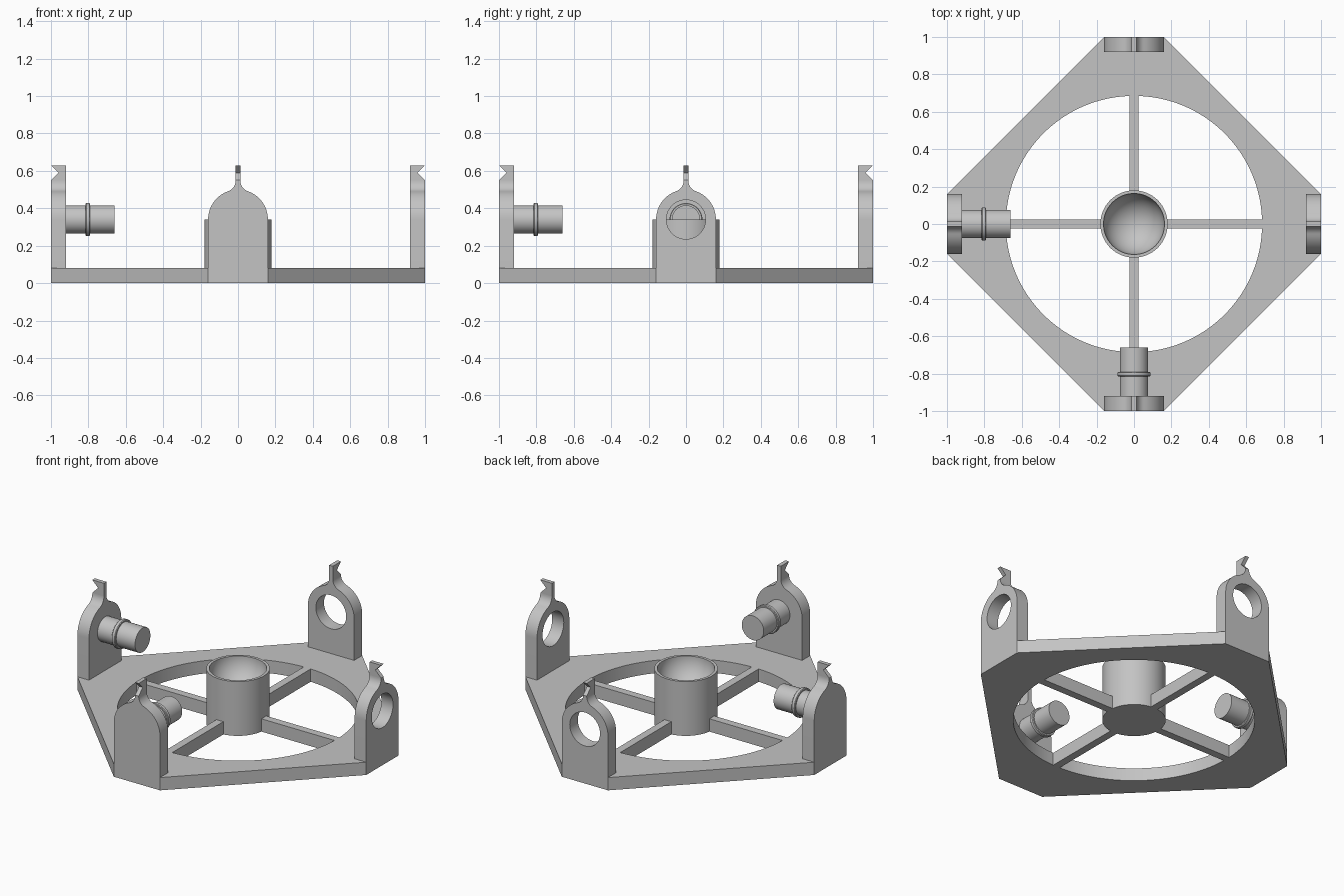
import bpy
import bmesh
from math import sin, cos, pi, radians, sqrt, atan2
from mathutils import Matrix, Vector

cube = bpy.data.objects.get("Cube")
if cube:
    bpy.data.objects.remove(cube)

grey = bpy.data.materials.new("plain grey")
grey.use_nodes = True
COLOUR = (0.55, 0.55, 0.55, 1)
grey.diffuse_color = COLOUR
grey.node_tree.nodes["Principled BSDF"].inputs["Base Color"].default_value = COLOUR

RX = Matrix.Rotation(pi / 2, 4, 'X')
AXIS_Z = 0.34          # height of the holes, pegs and hub rim


def shift(x, y, z):
    return Matrix.Translation((x, y, z))


def turn(angle):
    return Matrix.Rotation(radians(angle), 4, 'Z')


def arc(cx, cy, r, start, end, n):
    """Points along an arc, angles in radians."""
    steps = [start + (end - start) * i / n for i in range(n + 1)]
    return [(cx + r * cos(a), cy + r * sin(a)) for a in steps]


def circle(cx, cy, r, n):
    return arc(cx, cy, r, 0, 2 * pi, n)[:-1]


def finish(name, bm, matrix):
    bm.transform(matrix)
    bmesh.ops.recalc_face_normals(bm, faces=bm.faces[:])
    mesh = bpy.data.meshes.new(name)
    bm.to_mesh(mesh)
    bm.free()
    mesh.materials.append(grey)
    mesh.shade_smooth()
    mesh.set_sharp_from_angle(angle=radians(30))
    obj = bpy.data.objects.new(name, mesh)
    bpy.context.collection.objects.link(obj)
    return obj


def prism(name, loops, depth, matrix):
    """Extrude an outline (further loops are holes) along local z."""
    bm = bmesh.new()
    for loop in loops:
        verts = [bm.verts.new((u, v, 0)) for u, v in loop]
        for a, b in zip(verts, verts[1:] + verts[:1]):
            bm.edges.new((a, b))
    bmesh.ops.triangle_fill(bm, edges=bm.edges[:], use_beauty=True)
    ext = bmesh.ops.extrude_face_region(bm, geom=bm.faces[:])
    top = [g for g in ext["geom"] if isinstance(g, bmesh.types.BMVert)]
    bmesh.ops.translate(bm, verts=top, vec=(0, 0, depth))
    return finish(name, bm, matrix)


def lathe(name, profile, matrix, n=64):
    """Spin a radius/height profile round local z."""
    bm = bmesh.new()
    verts = [bm.verts.new((r, 0, z)) for r, z in profile]
    edges = [bm.edges.new(pair) for pair in zip(verts, verts[1:])]
    bmesh.ops.spin(bm, geom=verts + edges, cent=(0, 0, 0), axis=(0, 0, 1),
                   angle=2 * pi, steps=n)
    bmesh.ops.remove_doubles(bm, verts=bm.verts[:], dist=1e-5)
    return finish(name, bm, matrix)


# Base plate: cut-corner square with a large round opening
HALF, THICK, OPENING = 0.16, 0.08, 0.685
corners = []
for sx, sy in ((1, 1), (-1, 1), (-1, -1), (1, -1)):
    pair = [(sx, sy * HALF), (sx * HALF, sy)]
    corners += pair if sx * sy > 0 else pair[::-1]
prism("base_plate", [corners, circle(0, 0, OPENING, 128)], THICK, Matrix())

# Central hub with a hemispherical bowl
HUB, BOWL = 0.18, 0.163
bowl = arc(0, AXIS_Z, BOWL, 0, -pi / 2, 20)
bowl[-1] = (0, AXIS_Z - BOWL)
lathe("hub", [(0, 0), (HUB, 0), (HUB, AXIS_Z)] + bowl, Matrix())

# Upright outline: straight sides, round shoulders, concave neck
STEM, FILLET = 0.0125, 0.06
fx = STEM + FILLET
fz = AXIS_Z + sqrt((HALF + FILLET) ** 2 - fx ** 2)
meet = atan2(fz - AXIS_Z, fx)
side = [(HALF, 0)] + arc(0, AXIS_Z, HALF, 0, meet, 16)
side += arc(fx, fz, FILLET, meet - pi, -pi, 10)[1:]
upright = side + [(-u, v) for u, v in reversed(side)]

# Notched stem, seen from the side (outer face on the left)
TOP, INNER = 0.63, -0.92
notch = [(-1, fz), (-1, 0.55), (-0.96, 0.59), (-1, TOP),
         (INNER, TOP), (INNER, fz)]

# Peg with a rounded collar, pointing towards the hub
PEG = 0.076
collar = [(PEG, 0.815), (0.084, 0.815), (0.088, 0.811),
          (0.088, 0.794), (0.084, 0.79), (PEG, 0.79)]
peg = [(0, 0.92), (PEG, 0.92)] + collar + [(PEG, 0.66), (0, 0.66)]

# Four arms: spoke, upright and stem; two carry pegs, two have holes
for name, angle, has_peg in (("front", 0, True), ("left", 90, False),
                             ("back", 180, False), ("right", 270, True)):
    rot = turn(angle)
    w = 0.024
    prism(name + "_spoke", [[(-w, -OPENING), (w, -OPENING), (w, -0.17), (-w, -0.17)]],
          THICK, rot)
    loops = [upright]
    if not has_peg:
        loops.append(circle(0, AXIS_Z, 0.105, 48))
    prism(name + "_upright", loops, 0.08, rot @ shift(0, INNER, 0) @ RX)
    prism(name + "_notched_stem", [notch], 2 * STEM,
          rot @ shift(-STEM, 0, 0) @ turn(90) @ RX)
    if has_peg:
        lathe(name + "_peg", peg, rot @ shift(0, 0, AXIS_Z) @ RX, 48)
